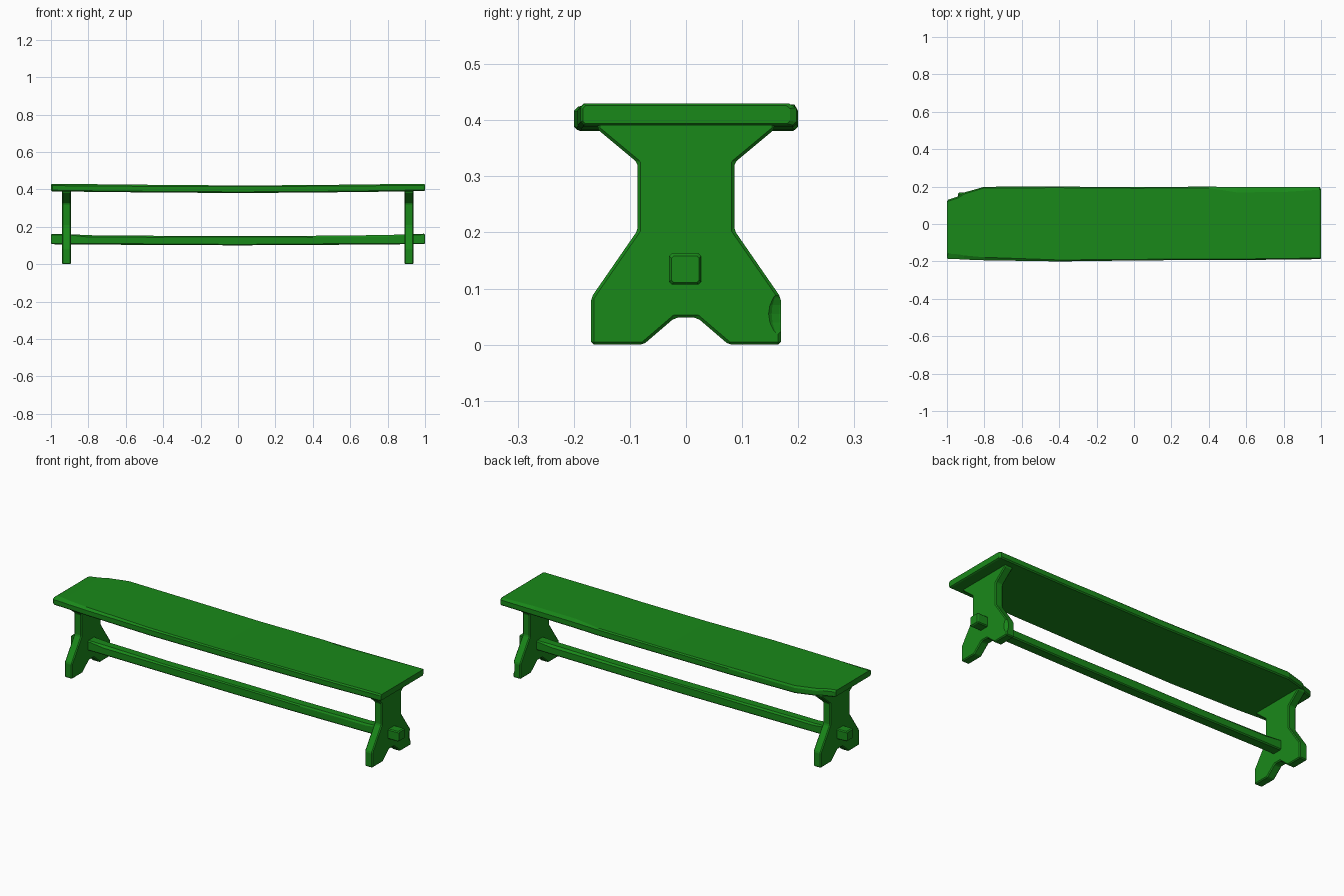
import bpy, bmesh
from mathutils import Matrix

green = bpy.data.materials.new("green_wood")
green.diffuse_color = (0.01, 0.25, 0.01, 1)


def make_object(name, bm, material=green):
    bmesh.ops.recalc_face_normals(bm, faces=bm.faces)
    mesh = bpy.data.meshes.new(name)
    bm.to_mesh(mesh)
    bm.free()
    if material:
        mesh.materials.append(material)
    obj = bpy.data.objects.new(name, mesh)
    bpy.context.collection.objects.link(obj)
    return obj


def loft(name, stations):
    """Chamfered plank along x: (x, y0, y1, z0, z1, front chamfer, back chamfer, chamfer height)."""
    bm = bmesh.new()
    rings = []
    for x, y0, y1, z0, z1, cf, cb, h in stations:
        c = min(h, 0.006)
        section = [(y0 + c, z0), (y1 - c, z0), (y1, z0 + c), (y1, z1 - h),
                   (y1 - cb, z1), (y0 + cf, z1), (y0, z1 - h), (y0, z0 + c)]
        rings.append([bm.verts.new((x, y, z)) for y, z in section])
    for a, b in zip(rings, rings[1:]):
        for i in range(8):
            j = (i + 1) % 8
            bm.faces.new((a[i], a[j], b[j], b[i]))
    bm.faces.new(rings[0])
    bm.faces.new(rings[-1])
    return make_object(name, bm)


# Worn seat plank, sagging in the middle, with a broken back-left corner
loft("seat", [
    (-1.0, -0.182, 0.122, 0.394, 0.426, 0.008, 0.006, 0.006),
    (-0.993, -0.188, 0.13, 0.390, 0.430, 0.030, 0.008, 0.010),
    (-0.94, -0.188, 0.148, 0.389, 0.430, 0.026, 0.008, 0.010),
    (-0.91, -0.190, 0.168, 0.389, 0.429, 0.022, 0.008, 0.010),
    (-0.80, -0.194, 0.199, 0.387, 0.428, 0.016, 0.006, 0.010),
    (-0.40, -0.200, 0.200, 0.383, 0.424, 0.008, 0.006, 0.008),
    (0.00, -0.195, 0.197, 0.381, 0.421, 0.006, 0.006, 0.006),
    (0.40, -0.192, 0.200, 0.383, 0.423, 0.006, 0.008, 0.006),
    (0.55, -0.193, 0.197, 0.385, 0.425, 0.006, 0.028, 0.007),
    (0.80, -0.190, 0.197, 0.388, 0.428, 0.006, 0.026, 0.008),
    (0.993, -0.188, 0.197, 0.391, 0.430, 0.006, 0.014, 0.008),
    (1.0, -0.184, 0.185, 0.394, 0.426, 0.005, 0.006, 0.005),
])

# Stretcher beam passing through both legs
loft("stretcher", [
    (-1.0, -0.026, 0.023, 0.111, 0.157, 0.004, 0.004, 0.004),
    (-0.994, -0.030, 0.027, 0.107, 0.162, 0.005, 0.005, 0.005),
    (-0.89, -0.030, 0.028, 0.105, 0.160, 0.005, 0.005, 0.005),
    (-0.80, -0.031, 0.028, 0.105, 0.155, 0.014, 0.006, 0.010),
    (-0.43, -0.030, 0.028, 0.103, 0.152, 0.006, 0.010, 0.008),
    (0.00, -0.030, 0.027, 0.101, 0.151, 0.006, 0.005, 0.005),
    (0.40, -0.030, 0.027, 0.103, 0.152, 0.006, 0.010, 0.008),
    (0.80, -0.030, 0.028, 0.106, 0.156, 0.005, 0.014, 0.010),
    (0.89, -0.030, 0.028, 0.107, 0.160, 0.005, 0.005, 0.005),
    (0.994, -0.030, 0.027, 0.107, 0.163, 0.005, 0.005, 0.005),
    (1.0, -0.026, 0.023, 0.111, 0.158, 0.004, 0.004, 0.004),
])

# Trestle legs: mirrored half profile in y, z
half = [(0.02, 0.048), (0.076, 0.0), (0.169, 0.0), (0.169, 0.084),
        (0.086, 0.204), (0.086, 0.324), (0.158, 0.384), (0.158, 0.396)]
profile = half + [(-y, z) for y, z in reversed(half)]


def make_leg(name, x):
    bm = bmesh.new()
    face = bm.faces.new([bm.verts.new((x - 0.023, y, z)) for y, z in profile])
    out = bmesh.ops.extrude_face_region(bm, geom=[face])
    verts = [v for v in out["geom"] if isinstance(v, bmesh.types.BMVert)]
    bmesh.ops.translate(bm, verts=verts, vec=(0.046, 0, 0))
    leg = make_object(name, bm)
    bevel = leg.modifiers.new("worn_edges", 'BEVEL')
    bevel.width = 0.005
    bevel.segments = 1
    return leg


left_leg = make_leg("left_leg", -0.917)
right_leg = make_leg("right_leg", 0.914)

# Chip knocked out of the right leg's outer foot edge
bm = bmesh.new()
bmesh.ops.create_uvsphere(bm, u_segments=16, v_segments=10, radius=1,
                          matrix=Matrix.Translation((0.949, 0.181, 0.055))
                          @ Matrix.Diagonal((0.024, 0.04, 0.05, 1)))
cutter = make_object("chip_cutter", bm)
cutter.hide_render = True
cutter.hide_set(True)
chip = right_leg.modifiers.new("chip", 'BOOLEAN')
chip.operation = 'DIFFERENCE'
chip.solver = 'EXACT'
chip.object = cutter
